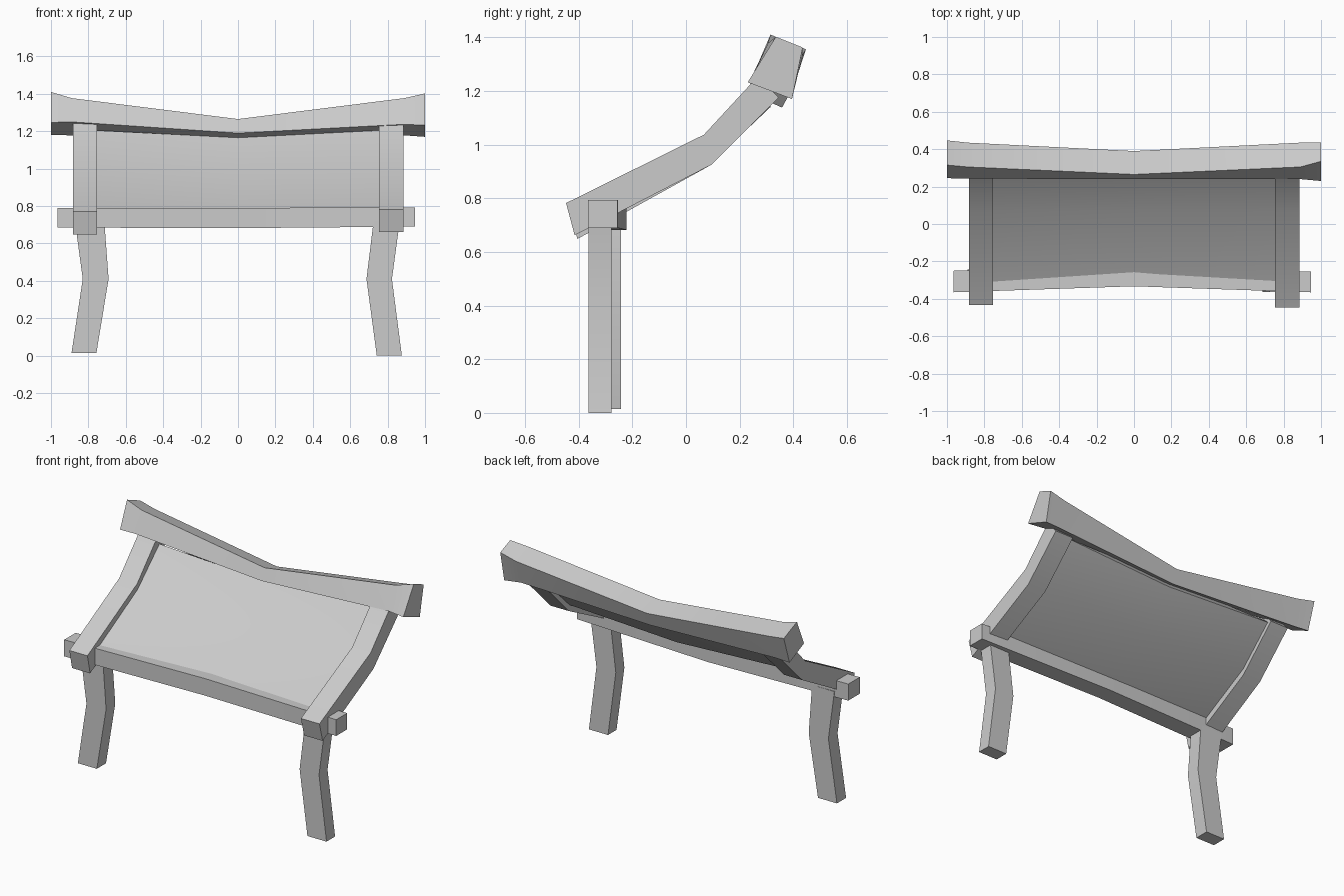
import bpy, bmesh
from math import radians

if "Cube" in bpy.data.objects:
    bpy.data.objects.remove(bpy.data.objects["Cube"])


def loft(name, sections):
    """Skin a list of equal-sized sections, cap both ends, smooth gentle bends."""
    bm = bmesh.new()
    rings = [[bm.verts.new(p) for p in s] for s in sections]
    n = len(rings[0])
    for a, b in zip(rings, rings[1:]):
        for i in range(n):
            j = (i + 1) % n
            bm.faces.new((a[i], a[j], b[j], b[i]))
    bm.faces.new(rings[0][::-1])
    bm.faces.new(rings[-1])
    bmesh.ops.recalc_face_normals(bm, faces=bm.faces)
    me = bpy.data.meshes.new(name)
    bm.to_mesh(me)
    bm.free()
    me.shade_smooth()
    me.set_sharp_from_angle(angle=radians(30))
    ob = bpy.data.objects.new(name, me)
    bpy.context.collection.objects.link(ob)
    return ob


def x_section(x, yz):
    return [(x, y, z) for y, z in yz]


def box_section(x, y0, y1, z0, z1):
    return x_section(x, [(y0, z0), (y0, z1), (y1, z1), (y1, z0)])


# Crooked ridge beam, flared at both tips
ridge_knee = [(0.24, 1.237), (0.305, 1.377), (0.435, 1.335), (0.38, 1.178)]
loft("ridge_beam", [
    x_section(-1.0, [(0.245, 1.247), (0.315, 1.41), (0.447, 1.355), (0.39, 1.18)]),
    x_section(-0.89, [(0.243, 1.25)] + ridge_knee[1:]),
    x_section(0.0, [(0.24, 1.19), (0.265, 1.265), (0.39, 1.225), (0.358, 1.138)]),
    x_section(0.89, ridge_knee),
    x_section(1.0, [(0.23, 1.232), (0.335, 1.402), (0.435, 1.362), (0.395, 1.17)]),
])

# Front eave beam, slightly bowed backwards
loft("front_beam", [
    box_section(-0.965, -0.365, -0.25, 0.685, 0.79),
    box_section(0.0, -0.333, -0.222, 0.682, 0.79),
    box_section(0.945, -0.365, -0.255, 0.69, 0.793),
])

# Bent side rafters: (top, bottom) pairs from front to back
for side, x0, x1, front in (
        ("left", -0.882, -0.755, ((-0.432, 0.77), (-0.405, 0.648))),
        ("right", 0.755, 0.885, ((-0.447, 0.782), (-0.415, 0.662)))):
    pairs = [front,
             ((0.067, 1.037), (0.095, 0.925)),
             ((0.27, 1.257), (0.345, 1.175))]
    loft(side + "_rafter", [
        [(x0, *t), (x1, *t), (x1, *b), (x0, *b)] for t, b in pairs])

# Kinked front legs: (z, x range) from the ground up
for side, y0, y1, stations in (
        ("left", -0.335, -0.243, [(0.015, -0.89, -0.757), (0.41, -0.83, -0.692), (0.72, -0.872, -0.715)]),
        ("right", -0.363, -0.277, [(0.0, 0.742, 0.876), (0.41, 0.687, 0.823), (0.72, 0.725, 0.865)])):
    loft(side + "_leg", [
        [(a, y0, z), (b, y0, z), (b, y1, z), (a, y1, z)] for z, a, b in stations])

# Roof sheet sagging at mid-span: (y, edge z, centre z, y shift and drop to underside)
rows = [(-0.33, 0.78, 0.752, 0.012, 0.035),
        (0.07, 1.0, 0.962, 0.02, 0.035),
        (0.29, 1.207, 1.165, 0.025, 0.025)]
loft("roof_panel", [
    [(-0.8, y, e), (0, y, c), (0.8, y, e),
     (0.8, y + dy, e - dz), (0, y + dy, c - dz), (-0.8, y + dy, e - dz)]
    for y, e, c, dy, dz in rows])
